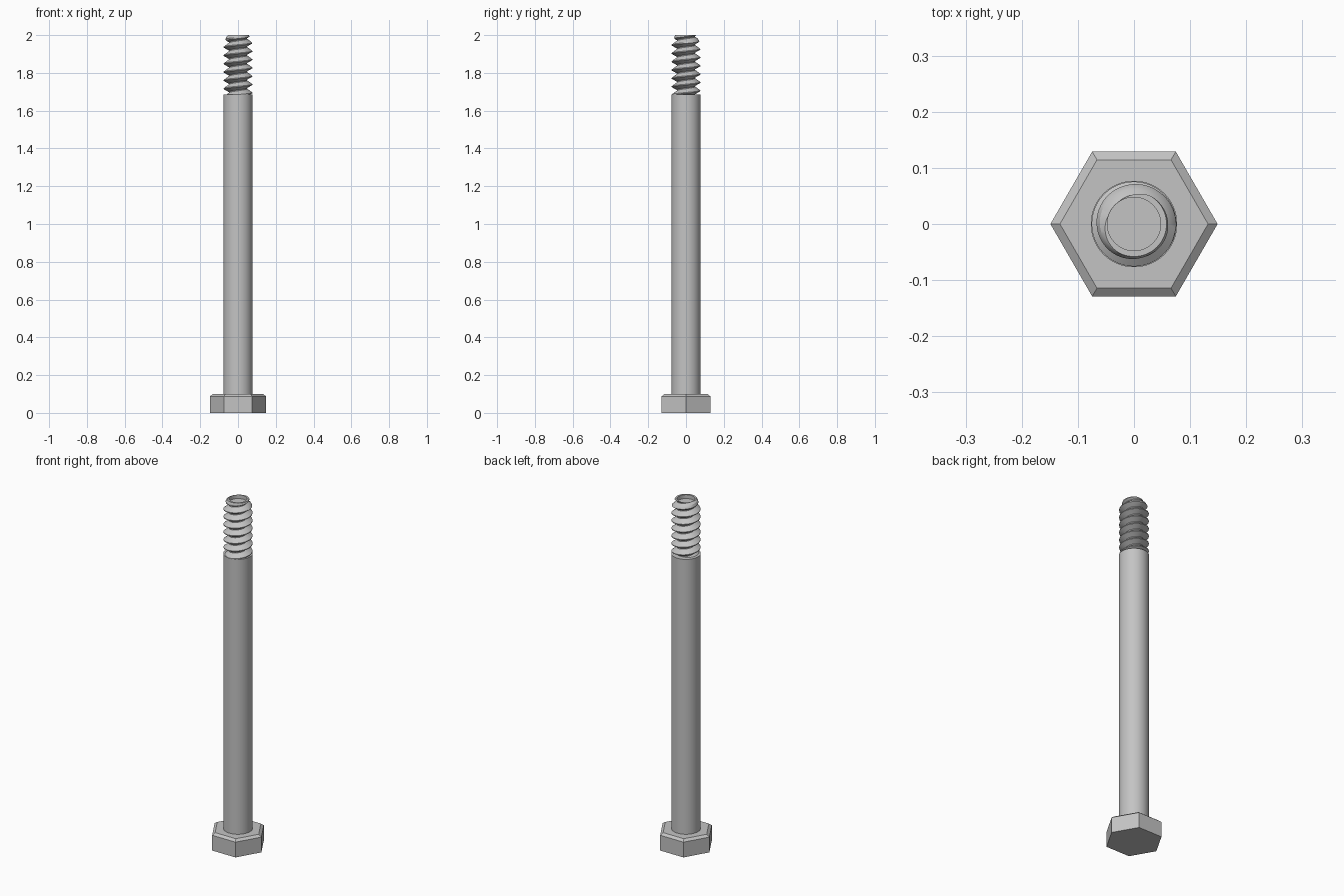
import bpy, bmesh, math

default = bpy.data.objects.get("Cube")
if default:
    bpy.data.objects.remove(default, do_unlink=True)

steel = bpy.data.materials.new("steel grey")
steel.use_nodes = True
colour = (0.55, 0.55, 0.55, 1)
steel.diffuse_color = colour
steel.node_tree.nodes["Principled BSDF"].inputs["Base Color"].default_value = colour


def finish(name, bm, smooth=True):
    bmesh.ops.recalc_face_normals(bm, faces=bm.faces)
    mesh = bpy.data.meshes.new(name)
    bm.to_mesh(mesh)
    bm.free()
    mesh.materials.append(steel)
    obj = bpy.data.objects.new(name, mesh)
    bpy.context.collection.objects.link(obj)
    if smooth:
        bpy.ops.object.select_all(action="DESELECT")
        obj.select_set(True)
        bpy.context.view_layer.objects.active = obj
        bpy.ops.object.shade_smooth_by_angle(angle=math.radians(30))
    return obj


def lathe(name, profile, sides, smooth):
    """Stack of regular rings (radius, z), capped at both ends."""
    bm = bmesh.new()
    rings = []
    for r, z in profile:
        angles = [math.tau * i / sides for i in range(sides)]
        rings.append([bm.verts.new((r * math.cos(a), r * math.sin(a), z)) for a in angles])
    for low, high in zip(rings, rings[1:]):
        for i in range(sides):
            j = (i + 1) % sides
            bm.faces.new((low[i], low[j], high[j], high[i]))
    bm.faces.new(rings[0])
    bm.faces.new(rings[-1])
    return finish(name, bm, smooth)


# Hexagonal head with a chamfered upper edge, and the plain shank
lathe("hex_head", [(0.149, 0), (0.149, 0.088), (0.132, 0.1)], 6, False)
lathe("shank", [(0.077, 0.095), (0.077, 1.685)], 64, True)

# Helical thread: one tooth profile per turn as (phase, height share)
ROOT, CREST, TIP = 0.048, 0.0755, 0.058
TOP, BASE, PITCH, SEGMENTS = 2.0, 1.68, 0.044, 64
tooth = [(0, 0), (0.1, 0), (0.28, 0.5), (0.45, 1), (0.55, 1), (0.78, 0.5)]
turns = 10
start = TOP - PITCH * (turns - 1 + 0.45)

bm = bmesh.new()
columns = []
for s in range(SEGMENTS + 1):
    a = math.tau * s / SEGMENTS
    column = []
    for t in range(turns + 1):
        for phase, share in tooth:
            z = start + PITCH * (t - 1 + s / SEGMENTS + phase)
            limit = max(ROOT, TIP + (TOP - z) * (CREST - TIP) / PITCH)
            r = min(ROOT + (CREST - ROOT) * share, limit)
            column.append(bm.verts.new((r * math.cos(a), r * math.sin(a), z)))
    columns.append(column)
for left, right in zip(columns, columns[1:]):
    for k in range(len(left) - 1):
        bm.faces.new((left[k], right[k], right[k + 1], left[k + 1]))
bmesh.ops.remove_doubles(bm, verts=bm.verts, dist=0.00001)

# Trim the thread flat at both ends
for height, up in ((TOP, 1), (BASE, -1)):
    bmesh.ops.bisect_plane(bm, geom=bm.verts[:] + bm.edges[:] + bm.faces[:],
                           plane_co=(0, 0, height), plane_no=(0, 0, up), clear_outer=True)

# Flat rim running in to the core, then a shallow recess with a floor
edges = [e for e in bm.edges if e.is_boundary
         and all(abs(v.co.z - TOP) < 0.0001 for v in e.verts)]
for radius, height in ((ROOT - 0.0005, TOP), (ROOT - 0.0005, TOP - 0.022)):
    made = bmesh.ops.extrude_edge_only(bm, edges=edges)["geom"]
    edges = [g for g in made if isinstance(g, bmesh.types.BMEdge)]
    for v in {v for e in edges for v in e.verts}:
        scale = radius / math.hypot(v.co.x, v.co.y)
        v.co = (v.co.x * scale, v.co.y * scale, height)
bmesh.ops.holes_fill(bm, edges=edges, sides=0)
finish("thread", bm)
